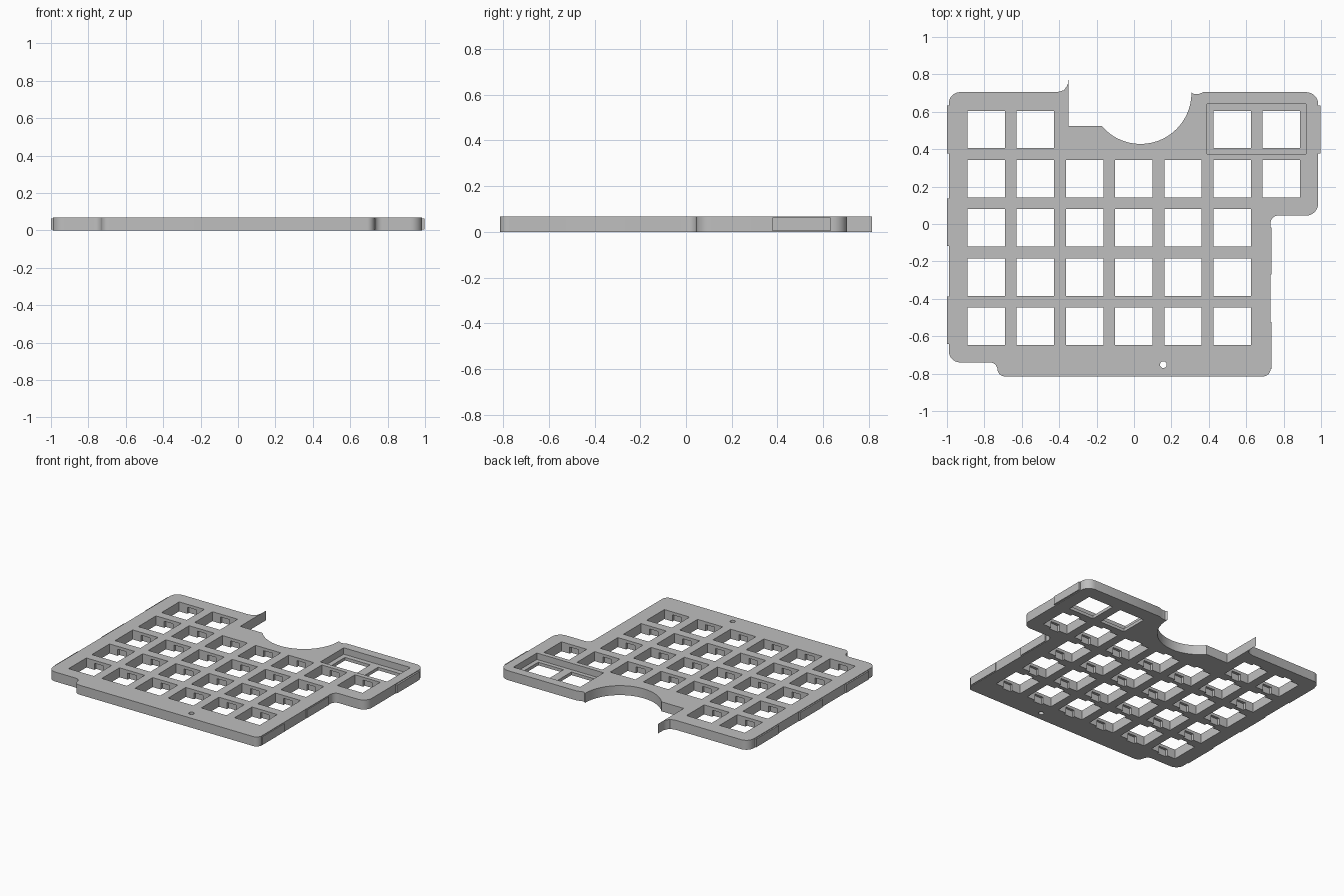
import bpy, bmesh
from math import sin, cos, radians

cube = bpy.data.objects.get("Cube")
if cube:
    bpy.data.objects.remove(cube, do_unlink=True)

THICK = 0.068
SWITCH = 0.2

grey = bpy.data.materials.new("plate grey")
grey.use_nodes = True
grey.diffuse_color = (0.52, 0.52, 0.52, 1)
grey.node_tree.nodes["Principled BSDF"].inputs["Base Color"].default_value = (0.52, 0.52, 0.52, 1)


def arc(cx, cy, r, start, end, n=8):
    angles = [radians(start + (end - start) * i / n) for i in range(n + 1)]
    return [(cx + r * cos(a), cy + r * sin(a)) for a in angles]


def rect(cx, cy, w, h):
    return [(cx - w / 2, cy - h / 2), (cx + w / 2, cy - h / 2),
            (cx + w / 2, cy + h / 2), (cx - w / 2, cy + h / 2)]


def prisms(name, outlines, z0, z1):
    """One object holding a vertical prism for each outline."""
    bm = bmesh.new()
    for pts in outlines:
        base = bm.faces.new([bm.verts.new((x, y, z0)) for x, y in pts])
        top = bmesh.ops.extrude_face_region(bm, geom=[base])["geom"]
        moved = [v for v in top if isinstance(v, bmesh.types.BMVert)]
        bmesh.ops.translate(bm, verts=moved, vec=(0, 0, z1 - z0))
    bmesh.ops.recalc_face_normals(bm, faces=bm.faces[:])
    mesh = bpy.data.meshes.new(name)
    bm.to_mesh(mesh)
    bm.free()
    obj = bpy.data.objects.new(name, mesh)
    bpy.context.collection.objects.link(obj)
    mesh.materials.append(grey)
    return obj


def cut(target, outlines, z0, z1):
    cutter = prisms("cutter", outlines, z0, z1)
    cutter.hide_render = True
    mod = target.modifiers.new("cut", "BOOLEAN")
    mod.operation = "DIFFERENCE"
    mod.solver = "EXACT"
    mod.object = cutter
    bpy.context.view_layer.objects.active = target
    bpy.ops.object.modifier_apply(modifier=mod.name)
    bpy.data.objects.remove(cutter, do_unlink=True)


# Plate outline, counter-clockwise from the lower left step
outline = arc(-0.93, -0.68, 0.06, 180, 270)
outline += arc(-0.77, -0.78, 0.04, 90, 0)
outline += arc(-0.69, -0.775, 0.04, 180, 270)
outline += arc(0.69, -0.775, 0.04, 270, 360)
outline += arc(0.77, 0.005, 0.04, 180, 90)
outline += arc(0.92, 0.11, 0.065, 270, 360)
outline += arc(0.92, 0.64, 0.065, 0, 90)
# Right lip, round cut-out, square notch and pointed left lip
outline += [(0.37, 0.705), (0.345, 0.694), (0.32, 0.694), (0.307, 0.705)]
outline += arc(0.035, 0.70, 0.272, 0, -140, 32)
outline += [(-0.35, 0.525), (-0.35, 0.815), (-0.352, 0.755),
            (-0.36, 0.735), (-0.375, 0.715), (-0.41, 0.705)]
outline += arc(-0.93, 0.645, 0.06, 90, 180)
plate = prisms("switch_plate", [outline], 0, THICK)

# Switch positions: rows from the back, columns from the right side
PITCH = 0.263
switches = []
for row, columns in enumerate([(0, 1, 5, 6), range(7), range(6), range(6), range(6)]):
    for col in columns:
        switches.append((row, col, -0.79 + col * PITCH, 0.505 - row * PITCH))

# Sunken bay around the two back switches, switch openings, clip undercuts
cut(plate, [rect(0.655, 0.508, 0.53, 0.265)], 0.022, 0.2)
cut(plate, [rect(x, y, SWITCH, SWITCH) for _, _, x, y in switches], -0.1, 0.2)
clips = [rect(x, y, 0.07, SWITCH + 0.036) for r, c, x, y in switches
         if not (r == 0 and c > 4)]
cut(plate, clips, -0.1, THICK - 0.021)

# Small screw hole near the front edge
cut(plate, [arc(0.157, -0.752, 0.018, 0, 345, 23)], -0.1, 0.2)

# Shallow raised pads along the side edges
pads = [rect(-0.99, y, 0.02, 0.255) for y in (0.505, 0.01, -0.515)]
pads += [rect(0.985, 0.505, 0.024, 0.255)]
pads += [rect(0.727, y, 0.018, 0.25) for y in (-0.145, -0.65)]
side_pads = prisms("side_pads", pads, 0.004, THICK - 0.005)

# Smooth the rounded walls, keep the edges sharp
bpy.ops.object.select_all(action="DESELECT")
plate.select_set(True)
bpy.context.view_layer.objects.active = plate
bpy.ops.object.shade_smooth_by_angle(angle=radians(30))
